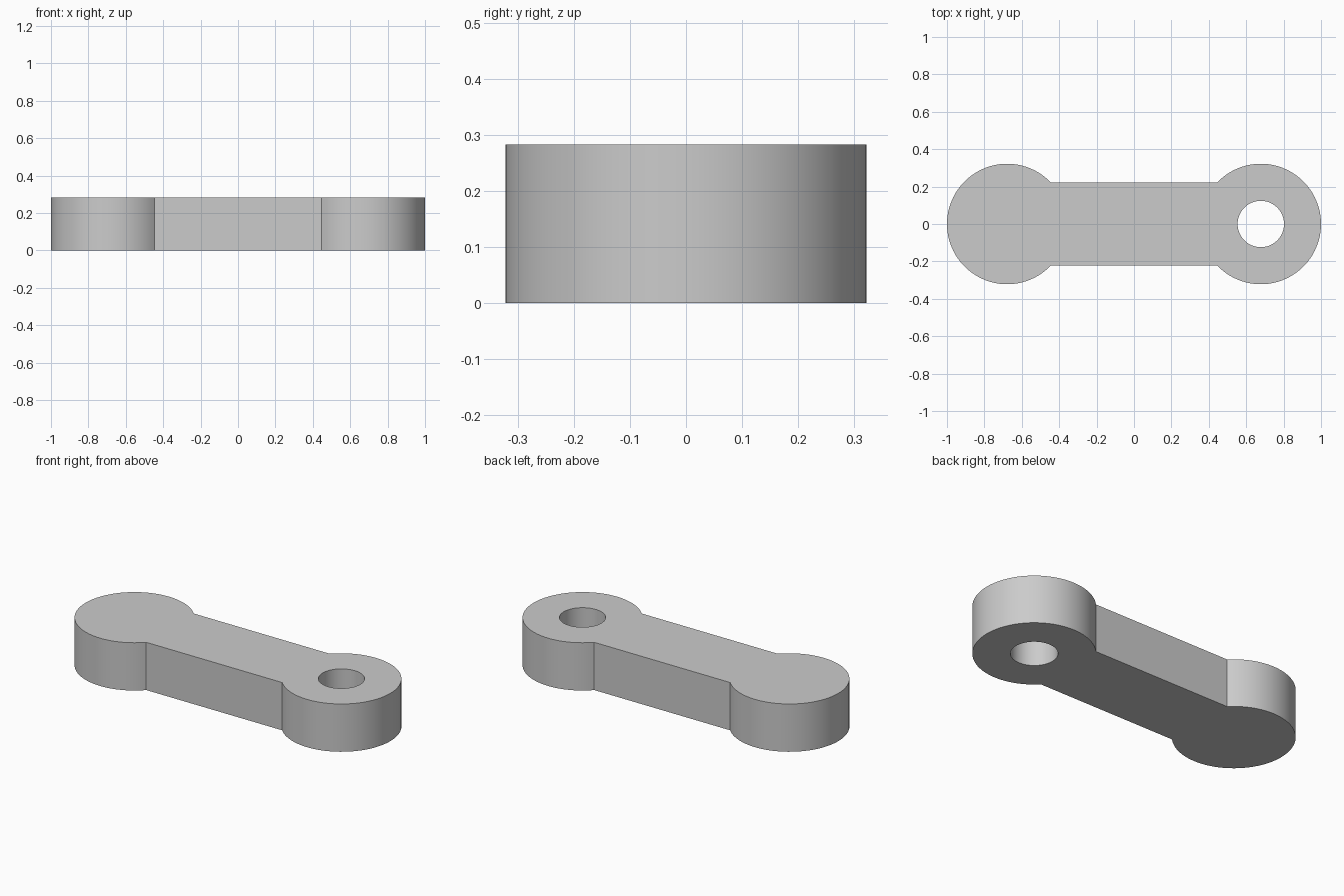
import bpy
import bmesh
from math import asin, cos, sin, pi

cube = bpy.data.objects.get("Cube")
if cube:
    bpy.data.objects.remove(cube, do_unlink=True)

CENTRE, RADIUS = 0.678, 0.322     # round ends
HALF_WIDTH, HEIGHT = 0.223, 0.283  # straight bar
HOLE_RADIUS = 0.124
SEGMENTS = 72

grey = bpy.data.materials.new("plain grey")
grey.use_nodes = True
colour = (0.6, 0.6, 0.6, 1)
grey.diffuse_color = colour
grey.node_tree.nodes["Principled BSDF"].inputs["Base Color"].default_value = colour


def arc(cx, radius, start, end, steps):
    angles = [start + (end - start) * i / steps for i in range(steps + 1)]
    return [(cx + radius * cos(a), radius * sin(a), 0) for a in angles]


def add_loop(bm, points):
    verts = [bm.verts.new(p) for p in points]
    return [bm.edges.new((v, verts[i - 1])) for i, v in enumerate(verts)]


# Outline: two round ends, each cut off where the bar joins it
sweep = pi - asin(HALF_WIDTH / RADIUS)
outline = arc(CENTRE, RADIUS, -sweep, sweep, SEGMENTS)
outline += [(-x, -y, z) for x, y, z in outline]
hole = arc(CENTRE, HOLE_RADIUS, 0, 2 * pi, SEGMENTS)[:-1]

# Fill the flat plate around the hole and raise it to full thickness
bm = bmesh.new()
edges = add_loop(bm, outline) + add_loop(bm, hole)
bmesh.ops.triangle_fill(bm, edges=edges, use_beauty=True, use_dissolve=False)
raised = bmesh.ops.extrude_face_region(bm, geom=bm.faces[:], use_keep_orig=True)
top = [g for g in raised["geom"] if isinstance(g, bmesh.types.BMVert)]
bmesh.ops.translate(bm, verts=top, vec=(0, 0, HEIGHT))
bmesh.ops.recalc_face_normals(bm, faces=bm.faces[:])

mesh = bpy.data.meshes.new("link_arm")
bm.to_mesh(mesh)
bm.free()
mesh.materials.append(grey)
link_arm = bpy.data.objects.new("link_arm", mesh)
bpy.context.collection.objects.link(link_arm)

# Smooth round walls with crisp rims and joints
bpy.ops.object.select_all(action='DESELECT')
link_arm.select_set(True)
bpy.context.view_layer.objects.active = link_arm
bpy.ops.object.shade_smooth_by_angle(angle=pi / 6)
